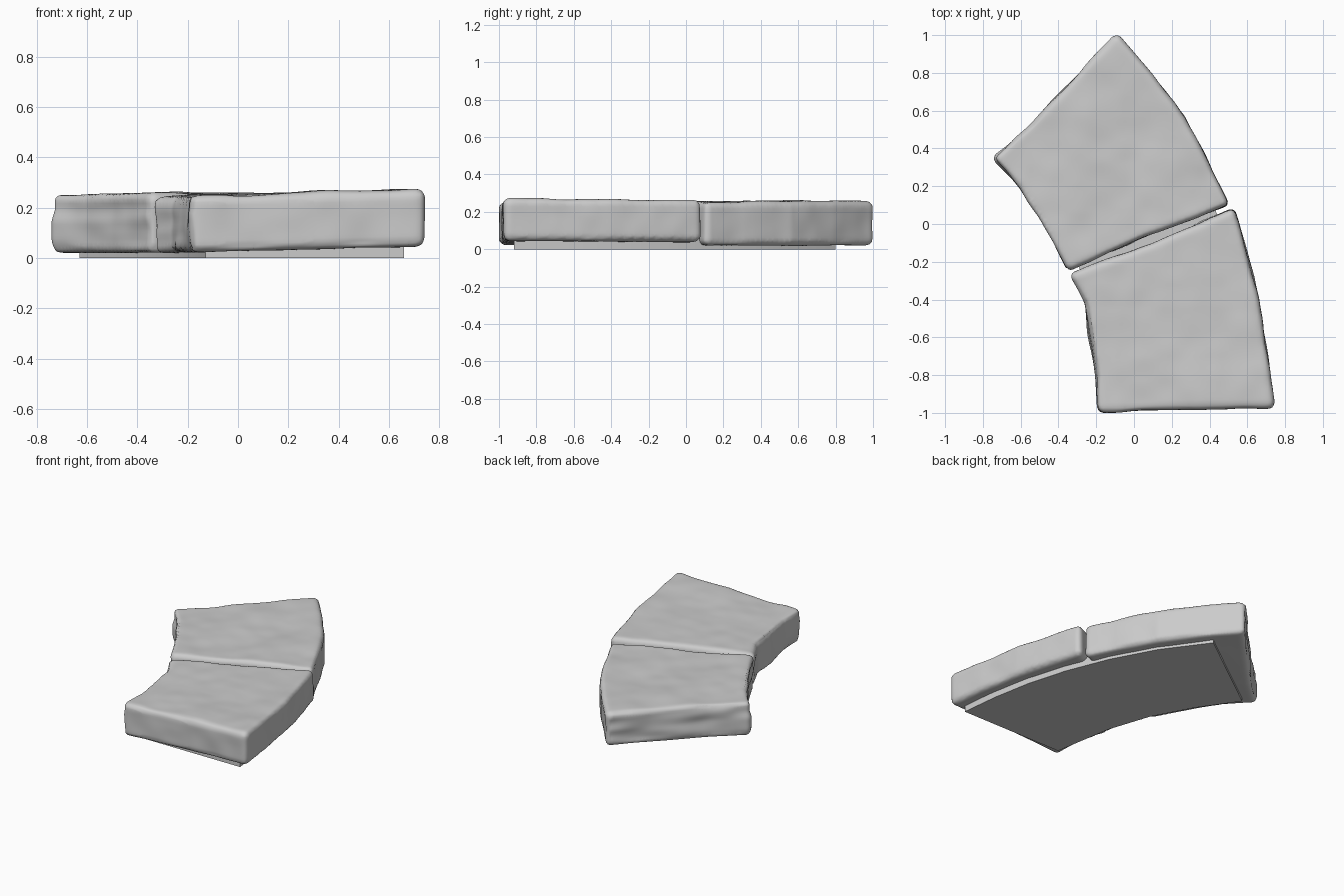
import bpy
import bmesh
from mathutils import Vector, noise

cube = bpy.data.objects.get("Cube")
if cube:
    bpy.data.objects.remove(cube, do_unlink=True)

stone_grey = bpy.data.materials.new("stone_grey")
stone_grey.use_nodes = True
colour = (0.6, 0.6, 0.6, 1)
stone_grey.diffuse_color = colour
for node in stone_grey.node_tree.nodes:
    if node.type == 'BSDF_PRINCIPLED':
        node.inputs["Base Color"].default_value = colour


def prism(name, outline, bottom, top):
    """Extrude a plan outline between two heights."""
    bm = bmesh.new()
    face = bm.faces.new([bm.verts.new((x, y, bottom)) for x, y in outline])
    extruded = bmesh.ops.extrude_face_region(bm, geom=[face])
    for item in extruded["geom"]:
        if isinstance(item, bmesh.types.BMVert):
            item.co.z = top
    bmesh.ops.recalc_face_normals(bm, faces=bm.faces)
    mesh = bpy.data.meshes.new(name)
    bm.to_mesh(mesh)
    bm.free()
    mesh.materials.append(stone_grey)
    ob = bpy.data.objects.new(name, mesh)
    bpy.context.collection.objects.link(ob)
    bpy.ops.object.select_all(action='DESELECT')
    ob.select_set(True)
    bpy.context.view_layer.objects.active = ob
    return ob


def weathered_stone(name, outline, bottom, top, tilt, seed):
    """Rounded slab with a worn surface, stronger on the inner edge."""
    ob = prism(name, outline, bottom, top)
    bevel = ob.modifiers.new("round_edges", 'BEVEL')
    bevel.width = 0.032
    bevel.segments = 4
    bevel.limit_method = 'ANGLE'
    remesh = ob.modifiers.new("even_skin", 'REMESH')
    remesh.mode = 'VOXEL'
    remesh.voxel_size = 0.014
    for modifier in (bevel, remesh):
        bpy.ops.object.modifier_apply(modifier=modifier.name)

    mesh = ob.data
    normals = [v.normal.copy() for v in mesh.vertices]
    offset = Vector((seed, seed, seed))
    for vert, normal in zip(mesh.vertices, normals):
        p = vert.co + offset
        bump = 0.011 * noise.noise(p * 3) + 0.005 * noise.noise(p * 8)
        # Chipped horizontal layers on the inner face
        if normal.x < -0.5:
            strata = Vector((p.x * 3, p.y * 3, p.z * 16))
            bump += 0.012 * noise.noise(strata)
        if normal.z < -0.5:
            bump *= 0.3
        vert.co += normal * bump
        vert.co.z += tilt * (vert.co.x - 0.25)
    bpy.ops.object.shade_smooth()
    return ob


# Two curved paving stones
weathered_stone("rear_stone", [
    (-0.09, 1.012), (0.1, 0.79), (0.27, 0.56), (0.4, 0.32), (0.51, 0.1),
    (0.08, -0.06), (-0.35, -0.25), (-0.42, -0.12), (-0.5, 0.03),
    (-0.6, 0.19), (-0.752, 0.35), (-0.55, 0.53), (-0.32, 0.77),
], 0.02, 0.256, 0, 4.3)

weathered_stone("front_stone", [
    (0.53, 0.085), (0.6, -0.16), (0.66, -0.4), (0.71, -0.7), (0.745, -0.975),
    (0.3, -0.98), (-0.19, -1.0), (-0.2, -0.8), (-0.235, -0.6),
    (-0.26, -0.42), (-0.34, -0.265), (0.1, -0.1),
], 0.033, 0.258, 0.025, 9.7)

# Thin curved bed beneath both stones
prism("bed_slab", [
    (0.66, -0.92), (0.63, -0.65), (0.58, -0.38), (0.5, -0.1), (0.38, 0.2),
    (0.22, 0.5), (0, 0.8), (-0.63, 0.34), (-0.45, 0.08), (-0.3, -0.2),
    (-0.2, -0.5), (-0.13, -0.92),
], 0, 0.06)
bpy.ops.object.shade_smooth_by_angle()
